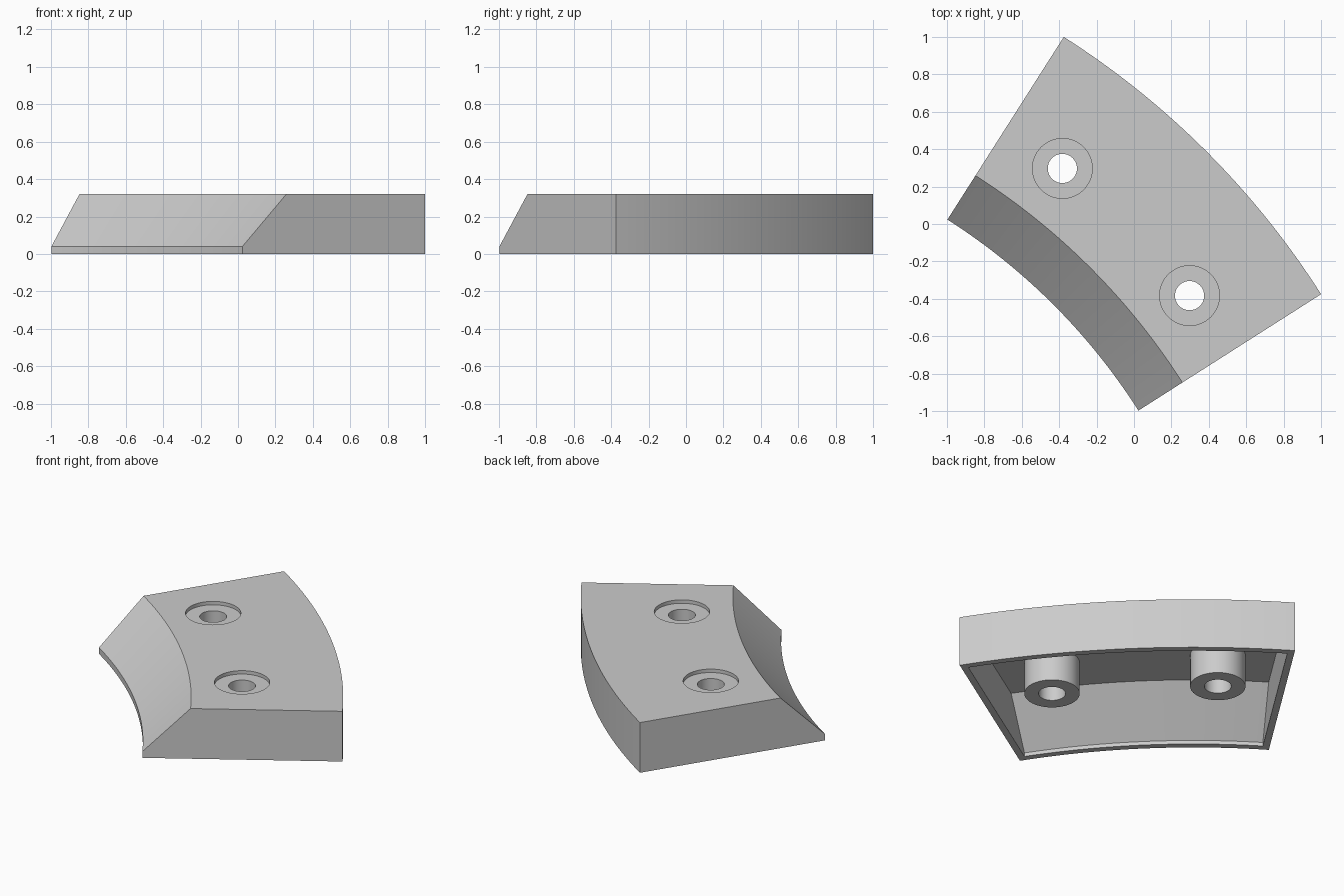
import bpy
import bmesh
import math

if "Cube" in bpy.data.objects:
    bpy.data.objects.remove(bpy.data.objects["Cube"], do_unlink=True)

CENTRE = -2.79                    # arc centre lies on the x = y diagonal
HALF_ANGLE = math.radians(12.5)
R_IN, R_SLOPE, R_OUT = 3.336, 3.615, 4.494
LIP, HEIGHT, WALL = 0.04, 0.32, 0.04
SEGMENTS = 48

grey = bpy.data.materials.new("grey plastic")
grey.use_nodes = True
grey.diffuse_color = (0.6, 0.6, 0.6, 1)
grey.node_tree.nodes["Principled BSDF"].inputs["Base Color"].default_value = (0.6, 0.6, 0.6, 1)


def finish(name, bm):
    bmesh.ops.recalc_face_normals(bm, faces=bm.faces)
    mesh = bpy.data.meshes.new(name)
    bm.to_mesh(mesh)
    bm.free()
    mesh.materials.append(grey)
    obj = bpy.data.objects.new(name, mesh)
    bpy.context.collection.objects.link(obj)
    return obj


def arc_block(name, profile, inset):
    """Sweep a (radius, z) profile along the arc, ends moved in by inset."""
    bm = bmesh.new()
    rings = []
    for i in range(SEGMENTS + 1):
        t = 2 * i / SEGMENTS - 1
        ring = []
        for r, z in profile:
            a = math.pi / 4 + t * (HALF_ANGLE - math.asin(inset / r))
            ring.append(bm.verts.new((CENTRE + r * math.cos(a), CENTRE + r * math.sin(a), z)))
        rings.append(ring)
    n = len(profile)
    for a, b in zip(rings, rings[1:]):
        for k in range(n):
            m = (k + 1) % n
            bm.faces.new((a[k], a[m], b[m], b[k]))
    bm.faces.new(rings[0])
    bm.faces.new(rings[-1])
    # Merge the flat top and bottom strips into single faces
    bmesh.ops.recalc_face_normals(bm, faces=bm.faces)
    bmesh.ops.dissolve_limit(bm, angle_limit=0.001, verts=bm.verts, edges=bm.edges)
    return finish(name, bm)


def cylinder(name, x, y, radius, z0, z1):
    bm = bmesh.new()
    bmesh.ops.create_cone(bm, cap_ends=True, segments=64, radius1=radius,
                          radius2=radius, depth=z1 - z0)
    bmesh.ops.translate(bm, verts=bm.verts, vec=(x, y, (z0 + z1) / 2))
    return finish(name, bm)


def combine(target, tool, operation):
    mod = target.modifiers.new(operation.lower(), 'BOOLEAN')
    mod.operation = operation
    mod.solver = 'EXACT'
    mod.object = tool
    bpy.context.view_layer.objects.active = target
    bpy.ops.object.modifier_apply(modifier=mod.name)
    bpy.data.objects.remove(tool, do_unlink=True)


# Outer shell with sloped inner side
shell = arc_block("curved_cover", [(R_IN, 0), (R_OUT, 0), (R_OUT, HEIGHT),
                                   (R_SLOPE, HEIGHT), (R_IN, LIP)], 0)

# Hollow underside with an even wall
slope = math.atan2(HEIGHT - LIP, R_SLOPE - R_IN)
drop = WALL / math.cos(slope)
cavity_lip = LIP + WALL * math.tan(slope) - drop
roof = HEIGHT - WALL
cavity_top = R_SLOPE + (drop - WALL) / math.tan(slope)
cavity = arc_block("cavity_cutter", [(R_IN + WALL, -0.1), (R_OUT - WALL, -0.1),
                                     (R_OUT - WALL, roof), (cavity_top, roof),
                                     (R_IN + WALL, cavity_lip)], WALL)
combine(shell, cavity, 'DIFFERENCE')

# Screw bosses, counterbores and through holes
for x, y in ((-0.383, 0.297), (0.297, -0.383)):
    combine(shell, cylinder("boss", x, y, 0.16, 0.075, 0.29), 'UNION')
    combine(shell, cylinder("counterbore_cutter", x, y, 0.16, 0.298, 0.4), 'DIFFERENCE')
    combine(shell, cylinder("hole_cutter", x, y, 0.078, -0.1, 0.5), 'DIFFERENCE')

# Smooth the curved walls, keep edges sharp
bpy.ops.object.select_all(action='DESELECT')
shell.select_set(True)
bpy.context.view_layer.objects.active = shell
bpy.ops.object.shade_smooth_by_angle(angle=math.radians(25))
